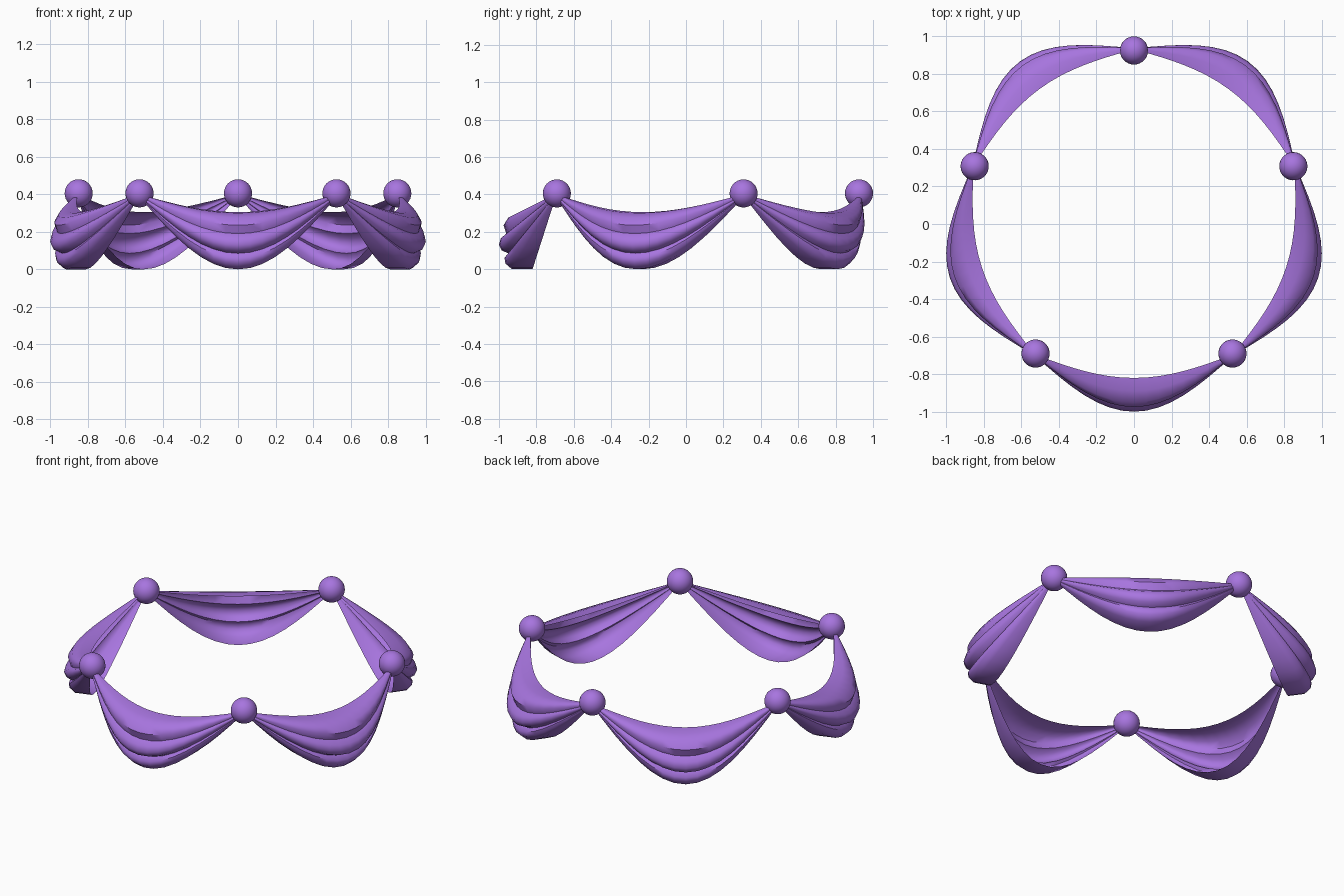
import bpy
import bmesh
import math
from mathutils import Matrix, Vector

if "Cube" in bpy.data.objects:
    bpy.data.objects.remove(bpy.data.objects["Cube"], do_unlink=True)

COUNT = 5
RADIUS = 0.893          # ring radius through the beads
CENTRE_Y = 0.032
HANG_Z = 0.405          # height of the bead centres
BEAD_R = 0.075
SEGMENTS = 16           # steps along each swag

purple = bpy.data.materials.new("soft purple")
purple.use_nodes = True
colour = (0.39, 0.178, 0.74, 1.0)
purple.diffuse_color = colour
purple.node_tree.nodes["Principled BSDF"].inputs["Base Color"].default_value = colour

# Drape section at mid swag: distance outward from the hanging line, height
FOLDS = [(0.13, 0.305), (0.20, 0.30), (0.26, 0.275), (0.285, 0.235),
         (0.27, 0.19), (0.30, 0.165), (0.31, 0.13), (0.295, 0.10),
         (0.26, 0.085), (0.28, 0.06), (0.275, 0.03), (0.24, 0.0), (0.13, 0.0)]


def add_object(name, mesh, angle):
    obj = bpy.data.objects.new(name, mesh)
    obj.matrix_world = Matrix.Translation((0, CENTRE_Y, 0)) @ Matrix.Rotation(angle, 4, "Z")
    bpy.context.collection.objects.link(obj)
    return obj


def finish(bm, name):
    mesh = bpy.data.meshes.new(name)
    bm.to_mesh(mesh)
    bm.free()
    mesh.materials.append(purple)
    return mesh


def swag_mesh():
    """Pleated open sheet that sags between two beads, facing -y."""
    half = RADIUS * math.sin(math.pi / COUNT)
    line = RADIUS * math.cos(math.pi / COUNT)
    bm = bmesh.new()
    rows = []
    for i in range(SEGMENTS + 1):
        u = 2 * i / SEGMENTS - 1
        sag = 0.05 + 0.95 * math.cos(u * math.pi / 2)
        rows.append([bm.verts.new((u * half, -line - out * sag,
                                   HANG_Z + (z - HANG_Z) * sag))
                     for out, z in FOLDS])
    for a, b in zip(rows, rows[1:]):
        for j in range(len(FOLDS) - 1):
            bm.faces.new((a[j], a[j + 1], b[j + 1], b[j]))
    return finish(bm, "swag")


def bead_mesh():
    bm = bmesh.new()
    bmesh.ops.create_uvsphere(bm, u_segments=32, v_segments=16, radius=BEAD_R)
    bmesh.ops.translate(bm, verts=bm.verts, vec=Vector((0, RADIUS, HANG_Z)))
    return finish(bm, "bead")


# Five swags and five beads around the ring
swag, bead = swag_mesh(), bead_mesh()
parts = []
for k in range(COUNT):
    turn = k * math.tau / COUNT
    parts.append(add_object(f"swag_{k + 1}", swag, turn))
    parts.append(add_object(f"bead_{k + 1}", bead, turn))

# Soft shading with crisp pleats
bpy.ops.object.select_all(action="DESELECT")
for obj in parts[:2]:
    obj.select_set(True)
bpy.context.view_layer.objects.active = parts[0]
bpy.ops.object.shade_smooth_by_angle(angle=math.radians(50))
